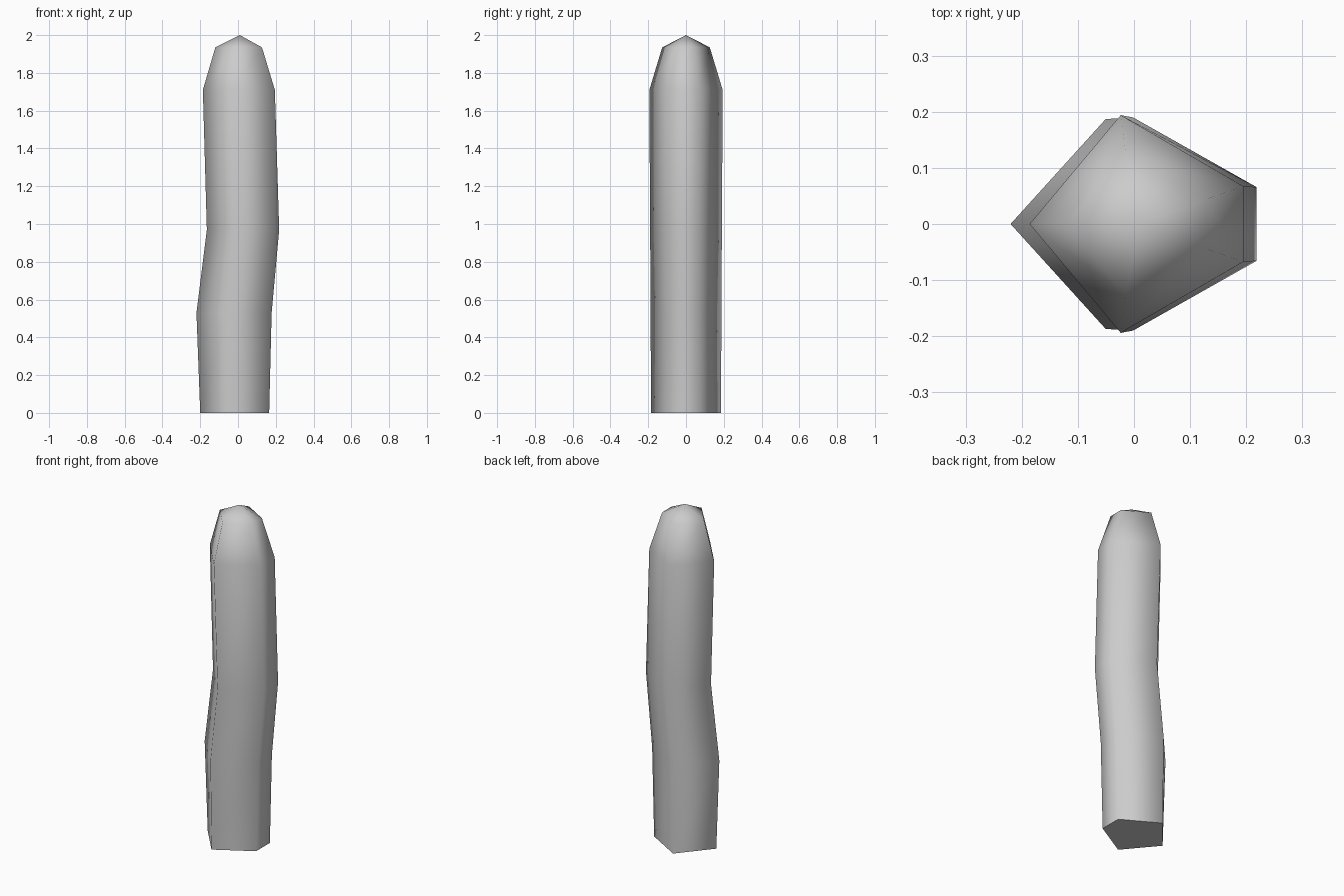
import bpy, bmesh
from math import sin, cos, radians

if "Cube" in bpy.data.objects:
    bpy.data.objects.remove(bpy.data.objects["Cube"])

# Column: five-sided rings (left x, right x, y half-width, height)
RINGS = [
    (-0.20, 0.165, 0.186, 0.0),
    (-0.22, 0.178, 0.187, 0.53),
    (-0.165, 0.218, 0.190, 0.97),
    (-0.186, 0.195, 0.194, 1.71),
    (-0.12, 0.127, 0.126, 1.935),
]
ANGLES = [radians(a) for a in (-100, -20, 20, 100, 180)]

bm = bmesh.new()
rings = []
for left, right, half_y, z in RINGS:
    rx = (right - left) / (1 + cos(radians(20)))
    ry = half_y / sin(radians(100))
    cx = left + rx
    rings.append([bm.verts.new((cx + rx * cos(a), ry * sin(a), z)) for a in ANGLES])

# Sides
for low, high in zip(rings, rings[1:]):
    for i in range(5):
        j = (i + 1) % 5
        bm.faces.new((low[i], low[j], high[j], high[i]))

# Pointed tip
tip = bm.verts.new((0.01, 0, 2.0))
top = rings[-1]
for i in range(5):
    bm.faces.new((top[i], top[(i + 1) % 5], tip))

# Flat base with a sharp rim
base = bm.faces.new(rings[0][::-1])
for f in bm.faces:
    f.smooth = f is not base
for e in base.edges:
    e.smooth = False

mesh = bpy.data.meshes.new("bent_post")
bm.to_mesh(mesh)
bm.free()
post = bpy.data.objects.new("bent_post", mesh)
bpy.context.collection.objects.link(post)
